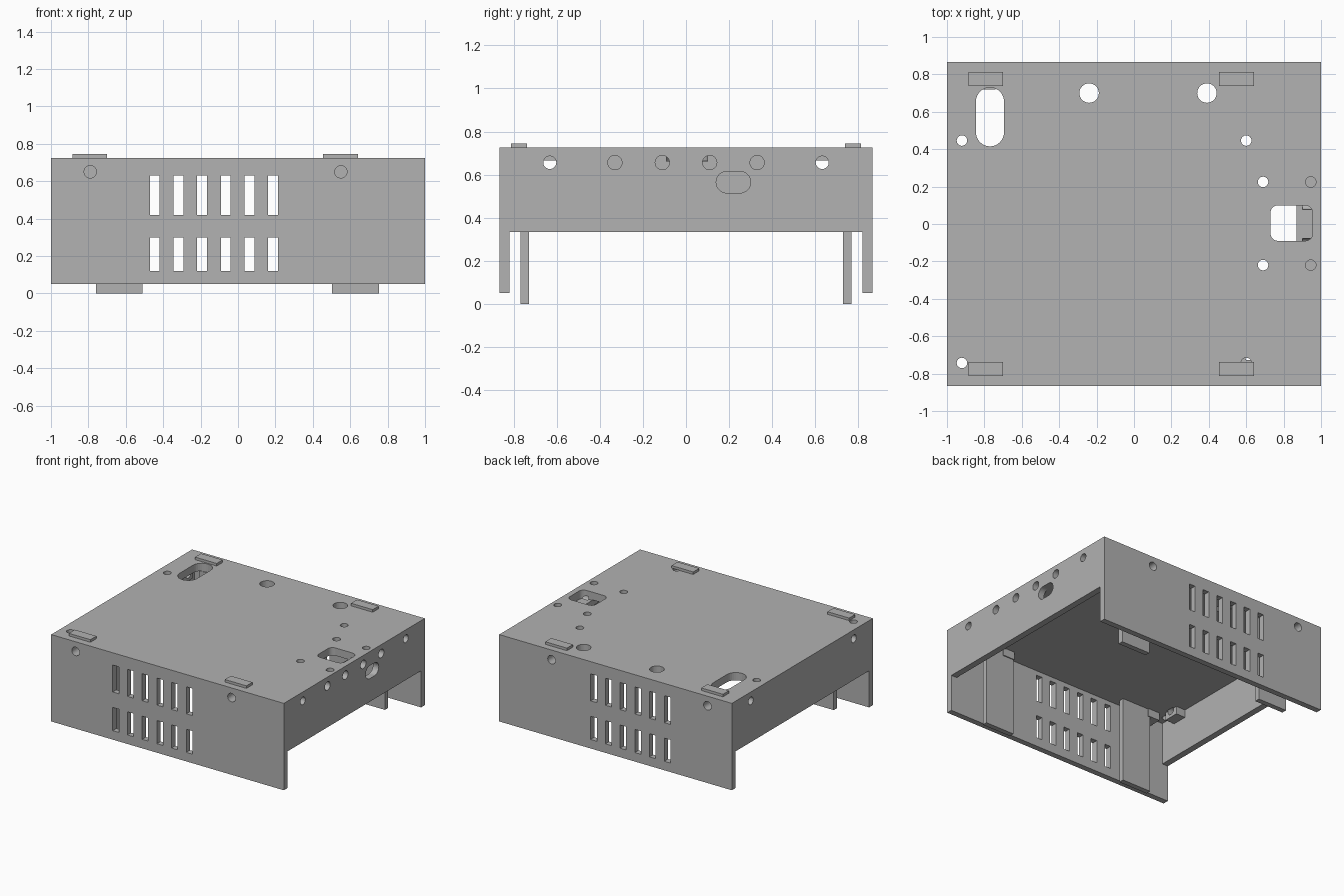
import bpy, bmesh, math
from mathutils import Matrix, Vector

if "Cube" in bpy.data.objects:
    bpy.data.objects.remove(bpy.data.objects["Cube"])

grey = bpy.data.materials.new("plain_grey")
grey.use_nodes = True
colour = (0.445, 0.445, 0.445, 1)
grey.diffuse_color = colour
grey.node_tree.nodes["Principled BSDF"].inputs["Base Color"].default_value = colour


def make(name, bm):
    mesh = bpy.data.meshes.new(name)
    bmesh.ops.recalc_face_normals(bm, faces=bm.faces)
    bm.to_mesh(mesh)
    bm.free()
    mesh.materials.append(grey)
    ob = bpy.data.objects.new(name, mesh)
    bpy.context.scene.collection.objects.link(ob)
    return ob


def box(name, x, y, z):
    bm = bmesh.new()
    bmesh.ops.create_cube(bm, size=1)
    for v in bm.verts:
        v.co = Vector([(r[0] + r[1]) / 2 + c * (r[1] - r[0]) for r, c in zip((x, y, z), v.co)])
    return make(name, bm)


def prism(name, points, axis, start, end):
    """Extrude a closed outline along an axis; points use the other two axes in order."""
    bm = bmesh.new()

    def place(p, d):
        co = list(p)
        co.insert(axis, d)
        return bm.verts.new(co)
    face = bm.faces.new([place(p, start) for p in points])
    out = bmesh.ops.extrude_face_region(bm, geom=[face])
    for v in out["geom"]:
        if isinstance(v, bmesh.types.BMVert):
            v.co[axis] = end
    return make(name, bm)


def rounded(a, b, radius, steps=8):
    """Rounded rectangle outline; full radius gives an oval or a circle."""
    pts = []
    corners = [(a[1], b[1], -1, -1), (a[0], b[1], 1, -1), (a[0], b[0], 1, 1), (a[1], b[0], -1, 1)]
    for k, (u, v, su, sv) in enumerate(corners):
        for i in range(steps + 1):
            t = math.pi / 2 * (k + i / steps)
            p = (u + su * radius + radius * math.cos(t), v + sv * radius + radius * math.sin(t))
            if not pts or (Vector(p) - Vector(pts[-1])).length > 1e-5:
                pts.append(p)
    if (Vector(pts[0]) - Vector(pts[-1])).length < 1e-5:
        pts.pop()
    return pts


def disc(u, v, r):
    return rounded((u - r, u + r), (v - r, v + r), r)


W, D, TOP, PLATE = 1.0, 0.865, 0.725, 0.665
WX, WY = 0.95, 0.82

shell = box("case_shell", (-W, W), (-D, D), (0.05, TOP))
steps = []


def cut(ob):
    steps.append((ob, "DIFFERENCE"))


def add(ob):
    steps.append((ob, "UNION"))


# Hollow inside and the open lower part of the side walls
cut(box("cavity", (-WX, WX), (-WY, WY), (-0.5, PLATE)))
cut(box("side_opening", (-1.5, 1.5), (-WY, WY), (-0.4, 0.335)))

# Screw bosses under the roof
add(box("port_ledge", (0.87, 0.97), (-0.4, 0.4), (0.615, 0.68)))
for s in (-1, 1):
    for x in (-0.79, 0.55):
        y = sorted((s * 0.72, s * 0.84))
        add(box("wall_boss", (x - 0.05, x + 0.05), y, (0.605, 0.68)))
    for t in (-1, 1):
        x = sorted((s * 0.87, s * 0.97))
        add(box("side_boss", x, (t * 0.63 - 0.06, t * 0.63 + 0.06), (0.605, 0.68)))

# Vent slots through the front and back walls
for i in range(6):
    x = -0.445 + i * 0.1265
    for z in ((0.12, 0.30), (0.42, 0.63)):
        cut(box("vent", (x - 0.026, x + 0.026), (-1.2, 1.2), z))

# Screw holes in the walls
for s in (-1, 1):
    for x in (-0.79, 0.55):
        cut(prism("wall_hole", disc(x, 0.65, 0.033), 1, s * 0.765, s * 1.1))
    for t in (-1, 1):
        cut(prism("side_hole", disc(t * 0.632, 0.656, 0.03), 0, s * 0.86, s * 1.1))
    for y in (0.11, 0.33):
        cut(prism("port_side_hole", disc(s * y, 0.656, 0.033), 0, 0.9, 1.1))
cut(prism("side_oval", rounded((0.14, 0.3), (0.515, 0.615), 0.05), 0, 0.8, 1.1))

# Openings in the roof
roof = [rounded((-0.845, -0.695), (0.415, 0.73), 0.075),
        rounded((0.73, 0.955), (-0.09, 0.10), 0.04),
        disc(-0.24, 0.7, 0.052), disc(0.39, 0.7, 0.052)]
roof += [disc(x, y, 0.028) for x in (-0.92, 0.6) for y in (-0.743, 0.446)]
roof += [disc(x, y, 0.028) for x in (0.69, 0.945) for y in (-0.22, 0.225)]
for outline in roof:
    cut(prism("roof_hole", outline, 2, 0.66, 0.8))

# Bake the booleans and drop the cutters
for ob, mode in steps:
    m = shell.modifiers.new(ob.name, "BOOLEAN")
    m.operation, m.solver, m.object = mode, "EXACT", ob
bpy.context.view_layer.update()
baked = bpy.data.meshes.new_from_object(shell.evaluated_get(bpy.context.evaluated_depsgraph_get()))
shell.modifiers.clear()
shell.data = baked
for ob, mode in steps:
    bpy.data.objects.remove(ob)

# Inner locating tabs below and low stacking pads on the roof
for s, end in ((-1, "front"), (1, "back")):
    for x, side in ((-0.635, "right"), (0.628, "left")):
        y = sorted((s * 0.728, s * 0.768))
        box(f"{end}_{side}_tab", (x - 0.125, x + 0.125), y, (0, PLATE))
    for x, side in ((-0.793, "right"), (0.548, "left")):
        y = sorted((s * 0.738, s * 0.812))
        box(f"{end}_{side}_pad", (x - 0.093, x + 0.093), y, (TOP, 0.745))
